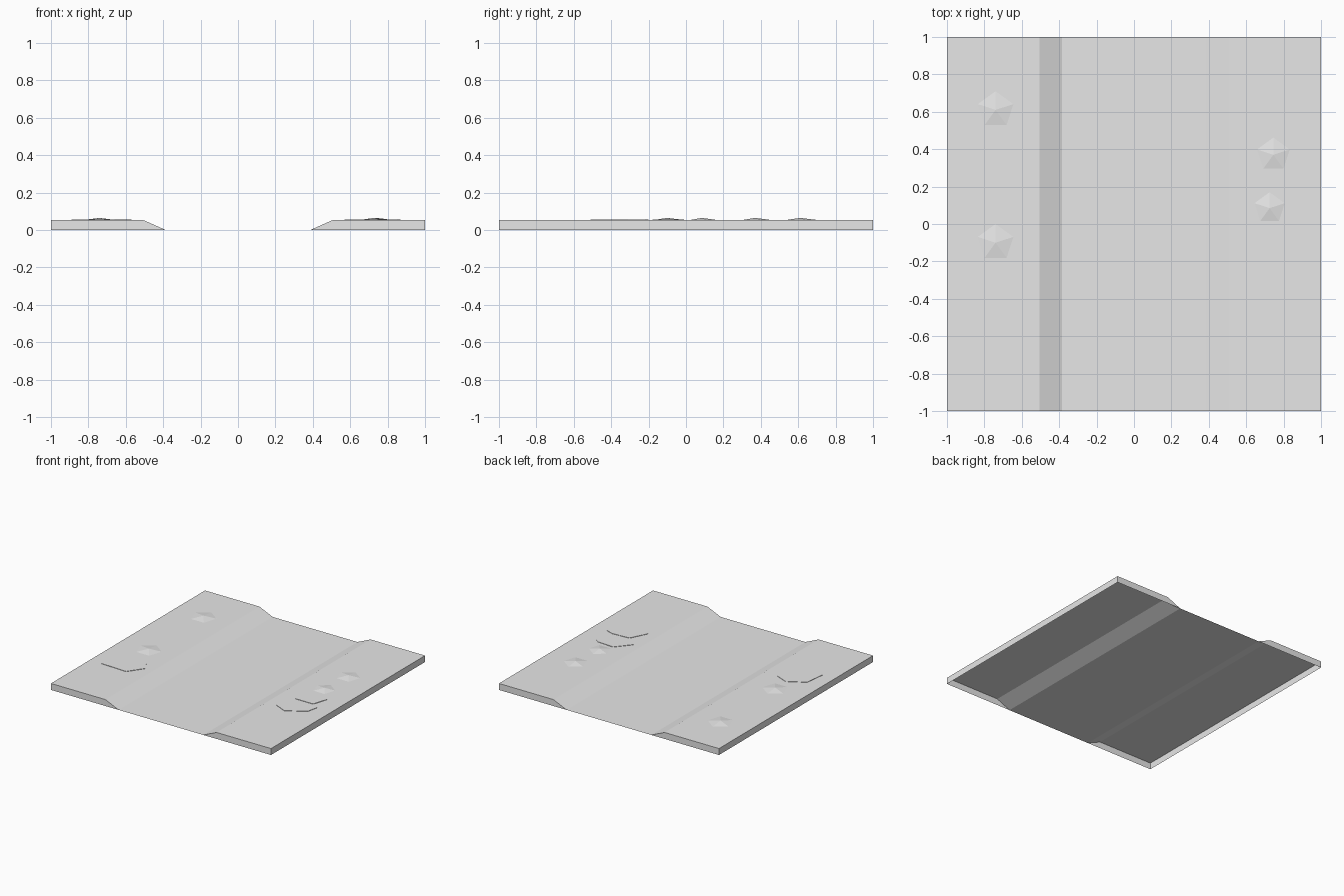
import bpy, bmesh, math

cube = bpy.data.objects.get("Cube")
if cube:
    bpy.data.objects.remove(cube, do_unlink=True)

BANK = 0.053      # height of the banks
EDGE = 0.505      # where the bank starts to slope down
FLOOR = 0.385     # half width of the channel floor

stone = bpy.data.materials.new("light_grey")
stone.use_nodes = True
grey = (0.8, 0.8, 0.8, 1)
stone.diffuse_color = grey
stone.node_tree.nodes["Principled BSDF"].inputs["Base Color"].default_value = grey


def finish(name, bm):
    mesh = bpy.data.meshes.new(name)
    bm.to_mesh(mesh)
    bm.free()
    mesh.materials.append(stone)
    obj = bpy.data.objects.new(name, mesh)
    bpy.context.collection.objects.link(obj)
    return obj


def face(bm, points):
    return bm.faces.new([bm.verts.new(p) for p in points])


# Ground: channel profile swept from front to back, open underneath
bm = bmesh.new()
profile = [(-1, 0), (-1, BANK), (-EDGE, BANK), (-FLOOR, 0),
           (FLOOR, 0), (EDGE, BANK), (1, BANK), (1, 0)]
for (xa, za), (xb, zb) in zip(profile, profile[1:]):
    face(bm, [(xa, -1, za), (xb, -1, zb), (xb, 1, zb), (xa, 1, za)])

# End walls of both banks
for bank in (profile[:4], profile[4:]):
    face(bm, [(x, -1, z) for x, z in reversed(bank)])
    face(bm, [(x, 1, z) for x, z in bank])
bmesh.ops.remove_doubles(bm, verts=bm.verts, dist=0.0001)
finish("channel_ground", bm)


# Small five-sided mounds on the banks
def mound(name, x, y, radius):
    bm = bmesh.new()
    rim = []
    for i in range(5):
        a = math.pi / 2 + i * math.tau / 5
        rim.append(bm.verts.new((radius * math.cos(a), radius * math.sin(a), 0)))
    peak = bm.verts.new((0, 0, 0.012))
    for i in range(5):
        bm.faces.new([rim[i], rim[(i + 1) % 5], peak])
    finish(name, bm).location = (x, y, BANK)


mound("mound_right_back", -0.74, 0.61, 0.1)
mound("mound_right_front", -0.74, -0.1, 0.1)
mound("mound_left_back", 0.745, 0.37, 0.092)
mound("mound_left_front", 0.725, 0.085, 0.085)


# Thin flat patches on the banks
def patch(name, outline):
    bm = bmesh.new()
    top = face(bm, [(x, y, BANK + 0.003) for x, y in outline])
    side = bmesh.ops.extrude_edge_only(bm, edges=list(top.edges))["geom"]
    for v in side:
        if isinstance(v, bmesh.types.BMVert):
            v.co.z = BANK
    bmesh.ops.recalc_face_normals(bm, faces=bm.faces)
    top.normal_update()
    if top.normal.z < 0:
        bmesh.ops.reverse_faces(bm, faces=bm.faces)
    finish(name, bm)


patch("patch_right", [(-0.89, -0.5), (-0.66, -0.51), (-0.57, -0.38),
                      (-0.63, -0.29), (-0.73, -0.25), (-0.87, -0.33)])
patch("patch_left_front", [(0.59, -0.35), (0.7, -0.4), (0.85, -0.31),
                           (0.87, -0.22), (0.81, -0.2), (0.66, -0.21)])
patch("patch_left_back", [(0.57, -0.13), (0.65, -0.18), (0.81, -0.18),
                          (0.85, -0.05), (0.82, -0.02), (0.67, -0.01)])
